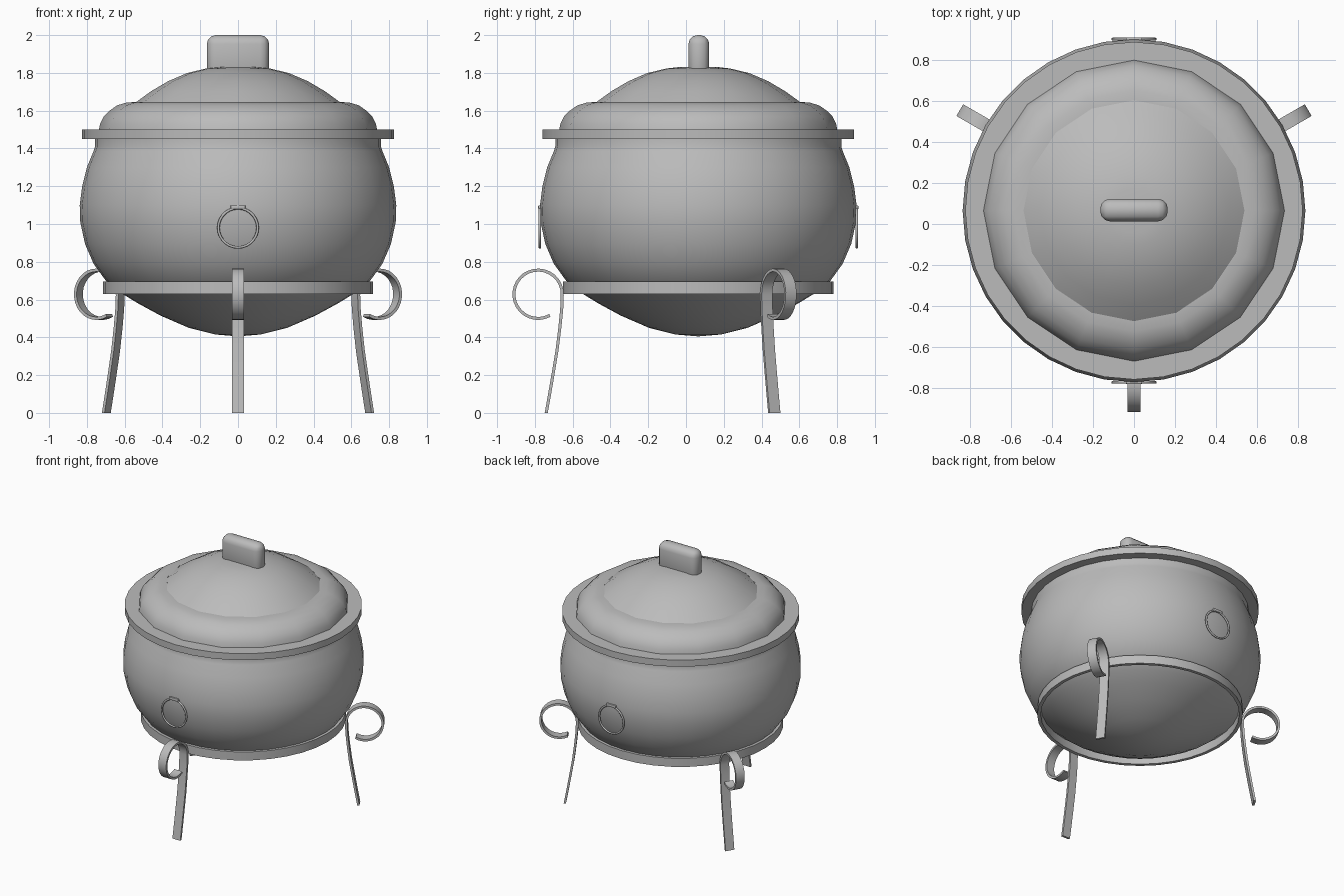
import bpy, bmesh, math
from mathutils import Matrix, Vector

if "Cube" in bpy.data.objects:
    bpy.data.objects.remove(bpy.data.objects["Cube"])

CY = 0.065  # pot axis sits slightly behind the origin
grey = bpy.data.materials.new("grey metal")
grey.diffuse_color = (0.5, 0.5, 0.5, 1)
grey.use_nodes = True
grey.node_tree.nodes["Principled BSDF"].inputs["Base Color"].default_value = grey.diffuse_color


def finish(name, bm, angle=30):
    bmesh.ops.recalc_face_normals(bm, faces=bm.faces)
    me = bpy.data.meshes.new(name)
    bm.to_mesh(me)
    bm.free()
    ob = bpy.data.objects.new(name, me)
    bpy.context.collection.objects.link(ob)
    me.materials.append(grey)
    bpy.ops.object.select_all(action='DESELECT')
    bpy.context.view_layer.objects.active = ob
    ob.select_set(True)
    bpy.ops.object.shade_smooth_by_angle(angle=math.radians(angle))
    return ob


def lathe(name, prof, n, closed=False, angle=30):
    """Revolve (radius, z) points round the pot axis."""
    bm = bmesh.new()
    rings = []
    for r, z in prof:
        if r == 0:
            rings.append([bm.verts.new((0, CY, z))] * n)
        else:
            rings.append([bm.verts.new((r * math.sin(2 * math.pi * i / n),
                                        CY + r * math.cos(2 * math.pi * i / n), z)) for i in range(n)])
    pairs = list(zip(rings, rings[1:]))
    if closed:
        pairs.append((rings[-1], rings[0]))
    for a, b in pairs:
        for i in range(n):
            j = (i + 1) % n
            bm.faces.new(list(dict.fromkeys((a[i], a[j], b[j], b[i]))))
    return finish(name, bm, angle)


# Pot body with straight neck
lathe("pot_body", [(0, 0.405), (0.12, 0.415), (0.26, 0.45), (0.41, 0.515), (0.53, 0.58),
                   (0.62, 0.635), (0.70, 0.70), (0.765, 0.79), (0.81, 0.895), (0.835, 1.01),
                   (0.838, 1.10), (0.825, 1.20), (0.80, 1.30), (0.765, 1.385), (0.757, 1.41),
                   (0.757, 1.46)], 36, angle=35)

# Flat rim and support hoop
lathe("pot_rim", [(0.70, 1.45), (0.825, 1.45), (0.825, 1.50), (0.70, 1.50)], 36, True)
lathe("stand_hoop", [(0.69, 0.63), (0.715, 0.63), (0.715, 0.695), (0.69, 0.695)], 36, True)

# Two-step lid
lathe("lid_lower", [(0.737, 1.495), (0.73, 1.53), (0.71, 1.57), (0.68, 1.60), (0.64, 1.628),
                    (0.59, 1.643), (0.54, 1.646)], 16)
lathe("lid_dome", [(0.54, 1.645), (0.46, 1.703), (0.37, 1.756), (0.27, 1.799), (0.17, 1.823),
                   (0.11, 1.83), (0, 1.83)], 16)

# Lid handle: rounded block
bm = bmesh.new()
bmesh.ops.create_cube(bm, size=1, matrix=Matrix.Translation((0, CY + 0.003, 1.89))
                      @ Matrix.Diagonal((0.33, 0.11, 0.22, 1)))
bmesh.ops.bevel(bm, geom=bm.edges[:], offset=0.047, segments=3, profile=0.5, affect='EDGES')
finish("lid_handle", bm, 40)

# Curled legs: strap swept along a radial (distance, z) path
path = [(0.805, 0), (0.787, 0.10), (0.768, 0.21), (0.748, 0.33), (0.733, 0.45), (0.723, 0.55)]
for k in range(25):
    a = math.radians(-2 + k * 12.6)
    r = 0.128 + 0.004 * math.cos(a)
    path.append((0.852 - r * math.cos(a), 0.628 + r * math.sin(a)))
HALF, THICK = 0.033, 0.008
for name, deg in (("front_leg", -90), ("back_right_leg", 30), ("back_left_leg", 150)):
    ang = math.radians(deg)
    out = Vector((math.cos(ang), math.sin(ang), 0))
    side = Vector((-math.sin(ang), math.cos(ang), 0))
    bm = bmesh.new()
    rings = []
    for i, (d, z) in enumerate(path):
        p, q = path[max(i - 1, 0)], path[min(i + 1, len(path) - 1)]
        t = Vector((q[0] - p[0], q[1] - p[1])).normalized()
        n = (-t.y * THICK, t.x * THICK) if i else (-THICK, 0)
        rings.append([bm.verts.new(Vector((0, CY, 0)) + out * (d + s * n[0]) + side * w
                                   + Vector((0, 0, z + s * n[1])))
                      for s, w in ((1, HALF), (1, -HALF), (-1, -HALF), (-1, HALF))])
    for a, b in zip(rings, rings[1:]):
        for i in range(4):
            j = (i + 1) % 4
            bm.faces.new((a[i], a[j], b[j], b[i]))
    bm.faces.new(rings[0])
    bm.faces.new(rings[-1])
    finish(name, bm)


def torus(name, centre, R, r):
    """Upright ring facing along y."""
    bm = bmesh.new()
    n, m = 28, 8
    v = []
    for i in range(n):
        a = 2 * math.pi * i / n
        row = []
        for k in range(m):
            b = 2 * math.pi * k / m
            d = R + r * math.cos(b)
            row.append(bm.verts.new(Vector(centre) + Vector((d * math.cos(a), r * math.sin(b), d * math.sin(a)))))
        v.append(row)
    for i in range(n):
        for k in range(m):
            i2, k2 = (i + 1) % n, (k + 1) % m
            bm.faces.new((v[i][k], v[i2][k], v[i2][k2], v[i][k2]))
    finish(name, bm, 60)


# Ring pulls with small brackets, front and back
for name, s in (("front", -1), ("back", 1)):
    torus(name + "_ring_pull", (0, CY + s * 0.839, 0.98), 0.104, 0.007)
    bm = bmesh.new()
    bmesh.ops.create_cube(bm, size=1, matrix=Matrix.Translation((0, CY + s * 0.838, 1.088))
                          @ Matrix.Diagonal((0.08, 0.02, 0.022, 1)))
    bmesh.ops.bevel(bm, geom=bm.edges[:], offset=0.006, segments=2, profile=0.5, affect='EDGES')
    finish(name + "_ring_bracket", bm, 40)
